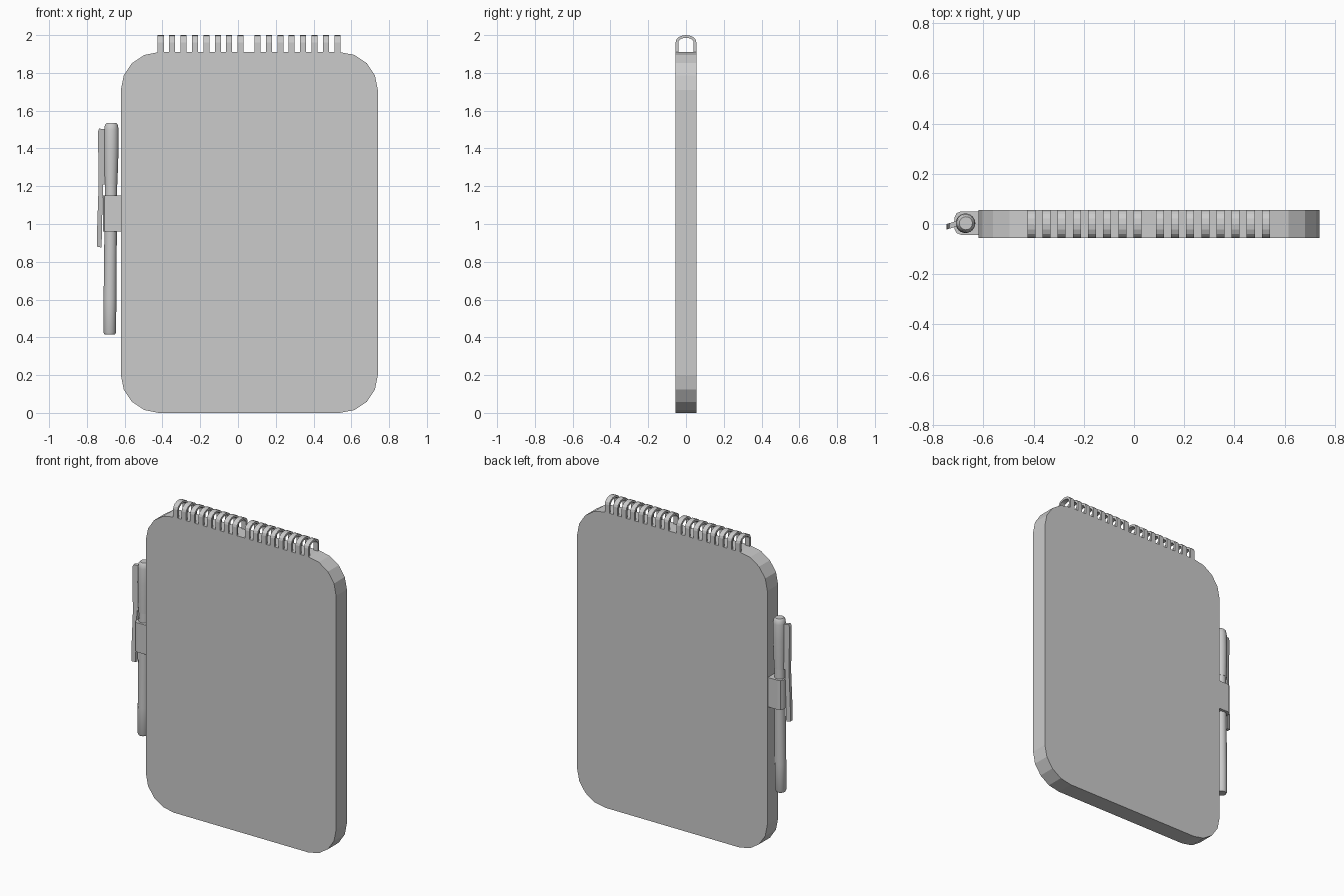
import bpy, bmesh, math
from mathutils import Vector

if "Cube" in bpy.data.objects:
    bpy.data.objects.remove(bpy.data.objects["Cube"])


def finish(name, bm, smooth=False):
    bmesh.ops.recalc_face_normals(bm, faces=bm.faces)
    mesh = bpy.data.meshes.new(name)
    bm.to_mesh(mesh)
    bm.free()
    obj = bpy.data.objects.new(name, mesh)
    bpy.context.collection.objects.link(obj)
    if smooth:
        bpy.ops.object.select_all(action='DESELECT')
        bpy.context.view_layer.objects.active = obj
        obj.select_set(True)
        bpy.ops.object.shade_smooth_by_angle(angle=math.radians(35))
    return obj


def prism(bm, pts, axis, lo, hi):
    """Extrude a 2D outline along the given axis (0=x, 1=y, 2=z)."""
    def place(p, h):
        c = list(p)
        c.insert(axis, h)
        return bm.verts.new(c)
    face = bm.faces.new([place(p, lo) for p in pts])
    ext = bmesh.ops.extrude_face_region(bm, geom=[face])
    move = Vector((0, 0, 0))
    move[axis] = hi - lo
    bmesh.ops.translate(bm, vec=move, verts=[v for v in ext['geom'] if isinstance(v, bmesh.types.BMVert)])


def lathe(name, profile, x0, y0, slope, sides=24):
    """Turn an (r, z) profile round a slightly leaning pen axis."""
    bm = bmesh.new()
    verts = [bm.verts.new((r, 0, z)) for r, z in profile]
    edges = [bm.edges.new(e) for e in zip(verts, verts[1:])]
    bmesh.ops.spin(bm, geom=verts + edges, cent=(0, 0, 0), axis=(0, 0, 1),
                   angle=math.tau, steps=sides)
    bmesh.ops.remove_doubles(bm, verts=bm.verts, dist=1e-5)
    for v in bm.verts:
        v.co.x += x0 + slope * v.co.z
        v.co.y += y0
    return finish(name, bm, True)


# Notepad block with four-segment rounded corners
R = 0.2
outline = []
for cx, cz, start in ((0.54, 1.71, 0), (-0.42, 1.71, 90), (-0.42, 0.2, 180), (0.54, 0.2, 270)):
    for i in range(5):
        a = math.radians(start + i * 22.5)
        outline.append((cx + R * math.cos(a), cz + R * math.sin(a)))
bm = bmesh.new()
prism(bm, outline, 1, -0.055, 0.055)
finish("notepad_block", bm)

# Binding rings: two rows of eight arches with a gap between
def arch(ry, rz, z0):
    arc = [(ry * math.cos(math.pi * i / 8), z0 + rz * math.sin(math.pi * i / 8)) for i in range(9)]
    return [(ry, 1.9)] + arc + [(-ry, 1.9)]

loop = arch(0.055, 0.038, 1.962) + arch(0.041, 0.026, 1.960)[::-1]
bm = bmesh.new()
for first in (-0.409, 0.103):
    for i in range(8):
        x = first + i * 0.0604
        prism(bm, loop, 0, x - 0.016, x + 0.016)
finish("binding_rings", bm)

# Pen holder loop on the side
bm = bmesh.new()
prism(bm, [(-0.61, -0.043), (-0.69, -0.043), (-0.707, -0.036), (-0.715, -0.02), (-0.715, 0.027),
           (-0.707, 0.043), (-0.69, 0.05), (-0.61, 0.05)], 2, 0.96, 1.15)
finish("pen_holder", bm)

# Pen barrel and cap
lathe("pen_barrel", [(0, 0.415), (0.028, 0.415), (0.033, 0.425), (0.034, 0.6), (0.032, 1.25), (0, 1.25)],
      -0.683, 0.003, 0.009)
lathe("pen_cap", [(0, 1.535), (0.026, 1.535), (0.034, 1.525), (0.038, 1.5), (0.039, 1.4),
                  (0.037, 1.3), (0.034, 1.21), (0, 1.21)], -0.684, 0.003, 0.009)

# Pen clip, joined to the cap above and free below
bm = bmesh.new()
prism(bm, [(-0.69, 1.5), (-0.735, 1.505), (-0.741, 1.49), (-0.738, 1.2), (-0.745, 1.0), (-0.747, 0.88),
           (-0.722, 0.875), (-0.720, 1.0), (-0.714, 1.21), (-0.69, 1.21)], 1, -0.011, 0.011)
for v in bm.verts:
    v.co.y += (v.co.x + 0.71) * 0.3
finish("pen_clip", bm)
